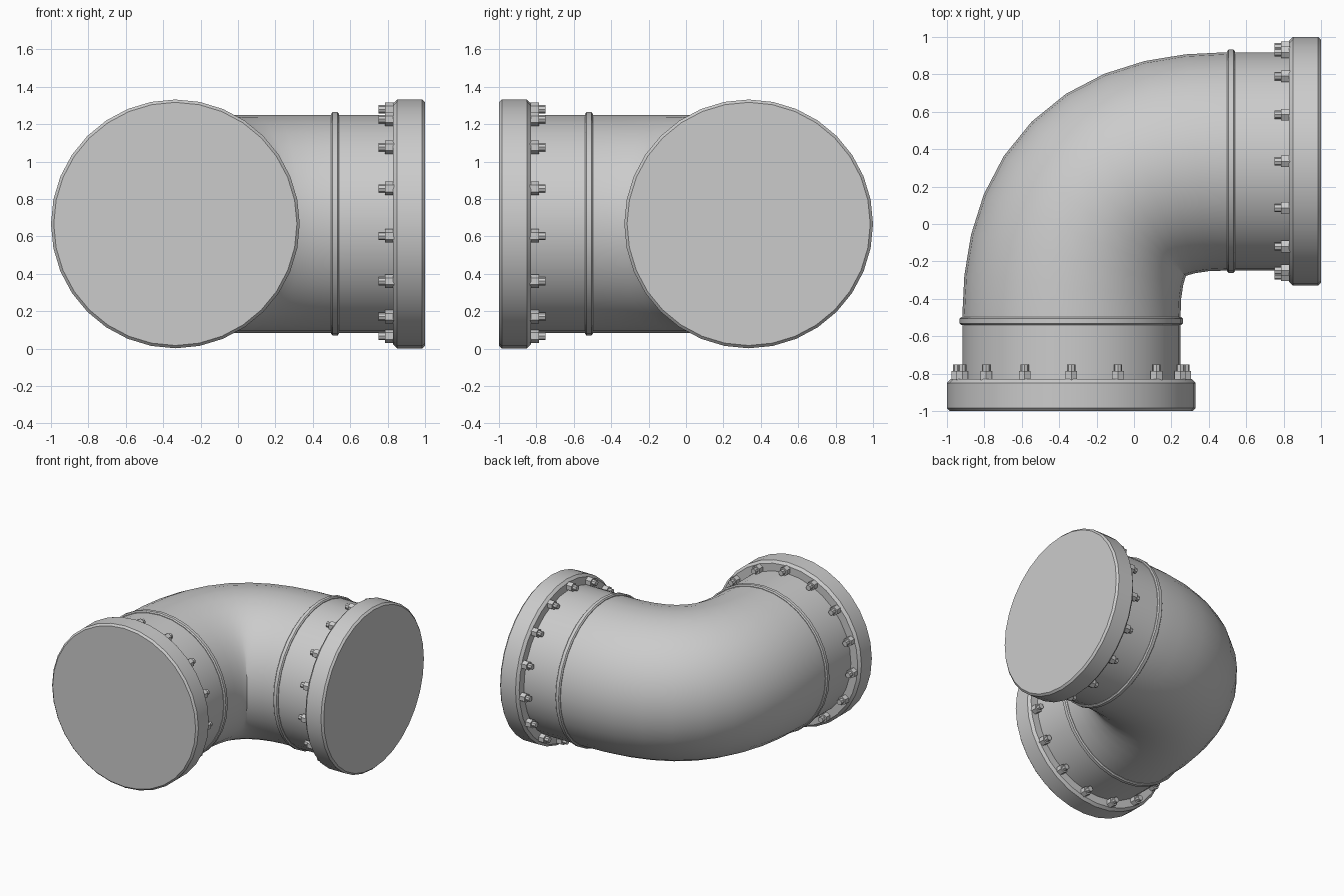
import bpy, bmesh
from math import sin, cos, pi, radians
from mathutils import Matrix, Vector

cube = bpy.data.objects.get("Cube")
if cube:
    bpy.data.objects.remove(cube)

mat = bpy.data.materials.new("grey_metal")
mat.use_nodes = True
grey = (0.6, 0.6, 0.6, 1)
mat.diffuse_color = grey
mat.node_tree.nodes["Principled BSDF"].inputs["Base Color"].default_value = grey

AXIS, HEIGHT = 0.335, 0.667   # pipe axis offset and height
PIPE_R, BOLT_R = 0.583, 0.613


def lathe(bm, profile, sides, centre=(0, 0)):
    """Closed solid turned about local z from (radius, z) points."""
    rings = []
    for r, z in profile:
        rings.append([bm.verts.new((centre[0] + r * sin(2 * pi * i / sides),
                                    centre[1] + r * cos(2 * pi * i / sides), z))
                      for i in range(sides)])
    for a, b in zip(rings, rings[1:]):
        for i in range(sides):
            j = (i + 1) % sides
            bm.faces.new((a[i], a[j], b[j], b[i]))
    bm.faces.new(rings[0])
    bm.faces.new(rings[-1])


def finish(obj, smooth=True):
    bpy.ops.object.select_all(action='DESELECT')
    obj.select_set(True)
    bpy.context.view_layer.objects.active = obj
    if obj.type == 'CURVE':
        bpy.ops.object.convert(target='MESH')
        obj = bpy.context.object
    obj.data.materials.clear()
    obj.data.materials.append(mat)
    if smooth:
        bpy.ops.object.shade_smooth_by_angle(angle=radians(30))


def add(name, bm, matrix, smooth=True):
    bmesh.ops.recalc_face_normals(bm, faces=bm.faces)
    mesh = bpy.data.meshes.new(name)
    bm.to_mesh(mesh)
    bm.free()
    obj = bpy.data.objects.new(name, mesh)
    bpy.context.collection.objects.link(obj)
    obj.matrix_world = matrix
    finish(obj, smooth)


# Elbow pipe: straight ends joined by one swept bend
curve = bpy.data.curves.new("elbow_pipe", 'CURVE')
curve.dimensions = '3D'
curve.bevel_depth = PIPE_R
curve.bevel_resolution = 14
curve.resolution_u = 10
spline = curve.splines.new('BEZIER')
spline.bezier_points.add(3)
path = [((-AXIS, -0.9), (0, 0.1), 0.1), ((-AXIS, -0.5), (0, 1), 0.58),
        ((0.5, AXIS), (1, 0), 0.1), ((0.9, AXIS), (1, 0), 0.1)]
for i, (p, (co, tangent, reach)) in enumerate(zip(spline.bezier_points, path)):
    d = Vector((*tangent, 0)).normalized()
    p.handle_left_type = p.handle_right_type = 'FREE'
    p.co = (*co, HEIGHT)
    p.handle_left = p.co - d * (0.58 if i == 2 else 0.1)
    p.handle_right = p.co + d * reach
pipe = bpy.data.objects.new("elbow_pipe", curve)
bpy.context.collection.objects.link(pipe)
finish(pipe)

# The same end fittings for both openings
stand = Matrix.Rotation(pi / 2, 4, 'X')
ends = {
    "front": Matrix.Translation((-AXIS, 0, HEIGHT)) @ stand,
    "left": Matrix.Translation((0, AXIS, HEIGHT)) @ Matrix.Rotation(pi / 2, 4, 'Z') @ stand,
}
for side, matrix in ends.items():
    # Closed end flange with chamfered rims
    bm = bmesh.new()
    lathe(bm, [(0.645, 0.83), (0.665, 0.85), (0.665, 0.985), (0.65, 1.0)], 32)
    add(side + "_flange", bm, matrix)

    # Raised weld band where the bend begins
    bm = bmesh.new()
    lathe(bm, [(0.57, 0.498), (0.588, 0.498), (0.597, 0.506),
               (0.597, 0.532), (0.588, 0.54), (0.57, 0.54)], 32)
    add(side + "_weld_band", bm, matrix)

    # Ring of hex nuts with protruding studs
    bm = bmesh.new()
    for i in range(15):
        a = 2 * pi * i / 15
        centre = (BOLT_R * sin(a), BOLT_R * cos(a))
        lathe(bm, [(0.036, 0.785), (0.036, 0.835)], 6, centre)
        lathe(bm, [(0.022, 0.752), (0.022, 0.79)], 8, centre)
    add(side + "_bolts", bm, matrix, smooth=False)
